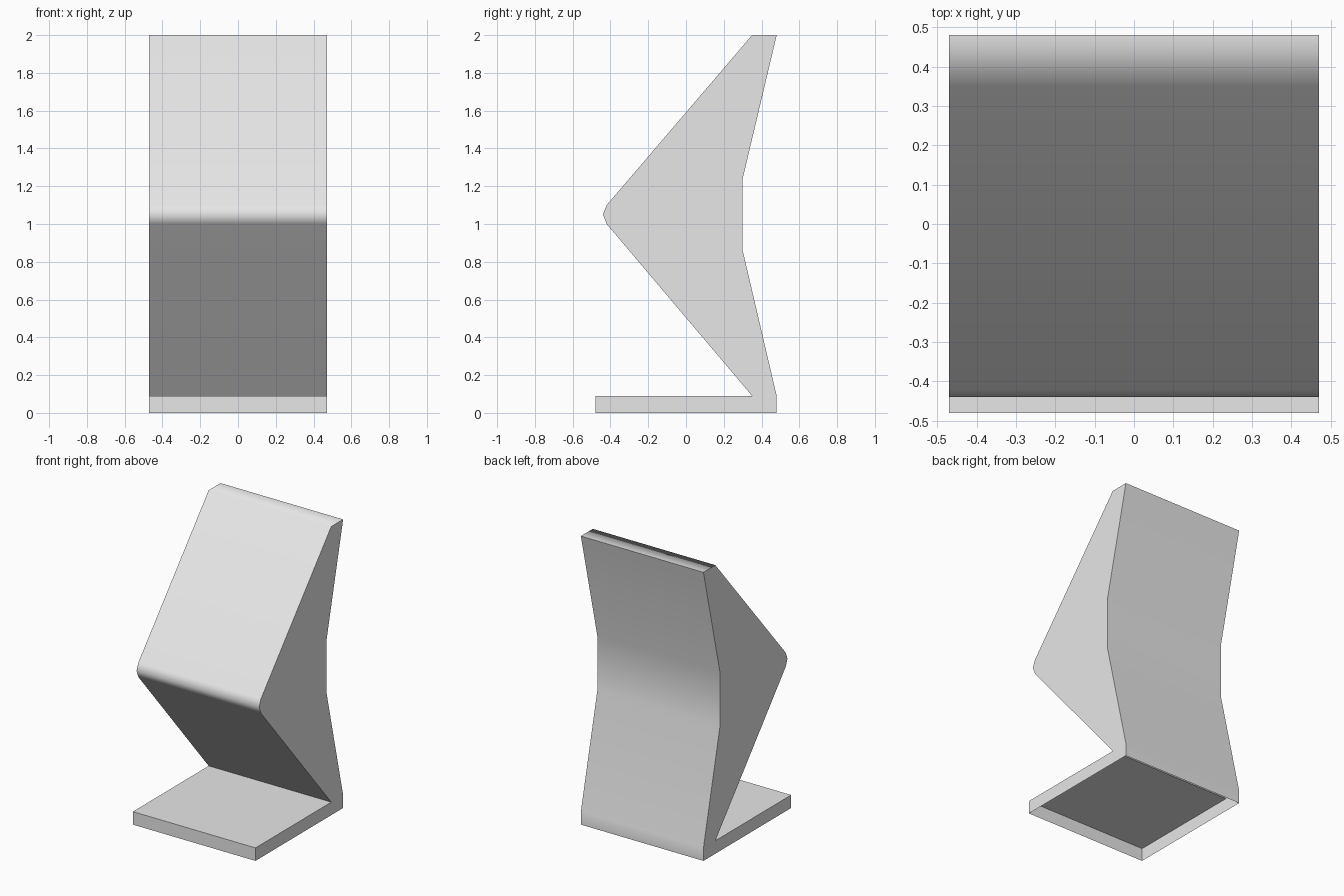
import bpy
import bmesh
import math

if "Cube" in bpy.data.objects:
    bpy.data.objects.remove(bpy.data.objects["Cube"], do_unlink=True)

HALF_WIDTH = 0.47

# Side profile as (y, z): base foot, folded front, top edge, waisted back
PROFILE = [
    (-0.48, 0.0), (-0.48, 0.09), (0.35, 0.09),
    (-0.42, 1.0), (-0.44, 1.05), (-0.42, 1.1),
    (0.35, 2.0), (0.48, 2.0),
    (0.3, 1.24), (0.3, 0.86), (0.48, 0.09), (0.48, 0.0),
]

# Material
grey = bpy.data.materials.new("light grey")
grey.use_nodes = True
colour = (0.8, 0.8, 0.8, 1.0)
grey.diffuse_color = colour
grey.node_tree.nodes["Principled BSDF"].inputs["Base Color"].default_value = colour

# Extrude the profile across the width
bm = bmesh.new()
side = bm.faces.new([bm.verts.new((-HALF_WIDTH, y, z)) for y, z in PROFILE])
result = bmesh.ops.extrude_face_region(bm, geom=[side], use_keep_orig=True)
moved = [v for v in result["geom"] if isinstance(v, bmesh.types.BMVert)]
bmesh.ops.translate(bm, verts=moved, vec=(2 * HALF_WIDTH, 0, 0))
bmesh.ops.recalc_face_normals(bm, faces=bm.faces)

# The underside of the foot is open
underside = [f for f in bm.faces if all(v.co.z < 0.01 for v in f.verts)]
bmesh.ops.delete(bm, geom=underside, context="FACES_ONLY")

mesh = bpy.data.meshes.new("folded_stand")
bm.to_mesh(mesh)
bm.free()
mesh.materials.append(grey)
stand = bpy.data.objects.new("folded_stand", mesh)
bpy.context.collection.objects.link(stand)

# Soft bends at the nose and back, crisp edges elsewhere
bpy.ops.object.select_all(action="DESELECT")
stand.select_set(True)
bpy.context.view_layer.objects.active = stand
bpy.ops.object.shade_smooth_by_angle(angle=math.radians(55))
weighted = stand.modifiers.new("weighted_normals", "WEIGHTED_NORMAL")
weighted.keep_sharp = True
